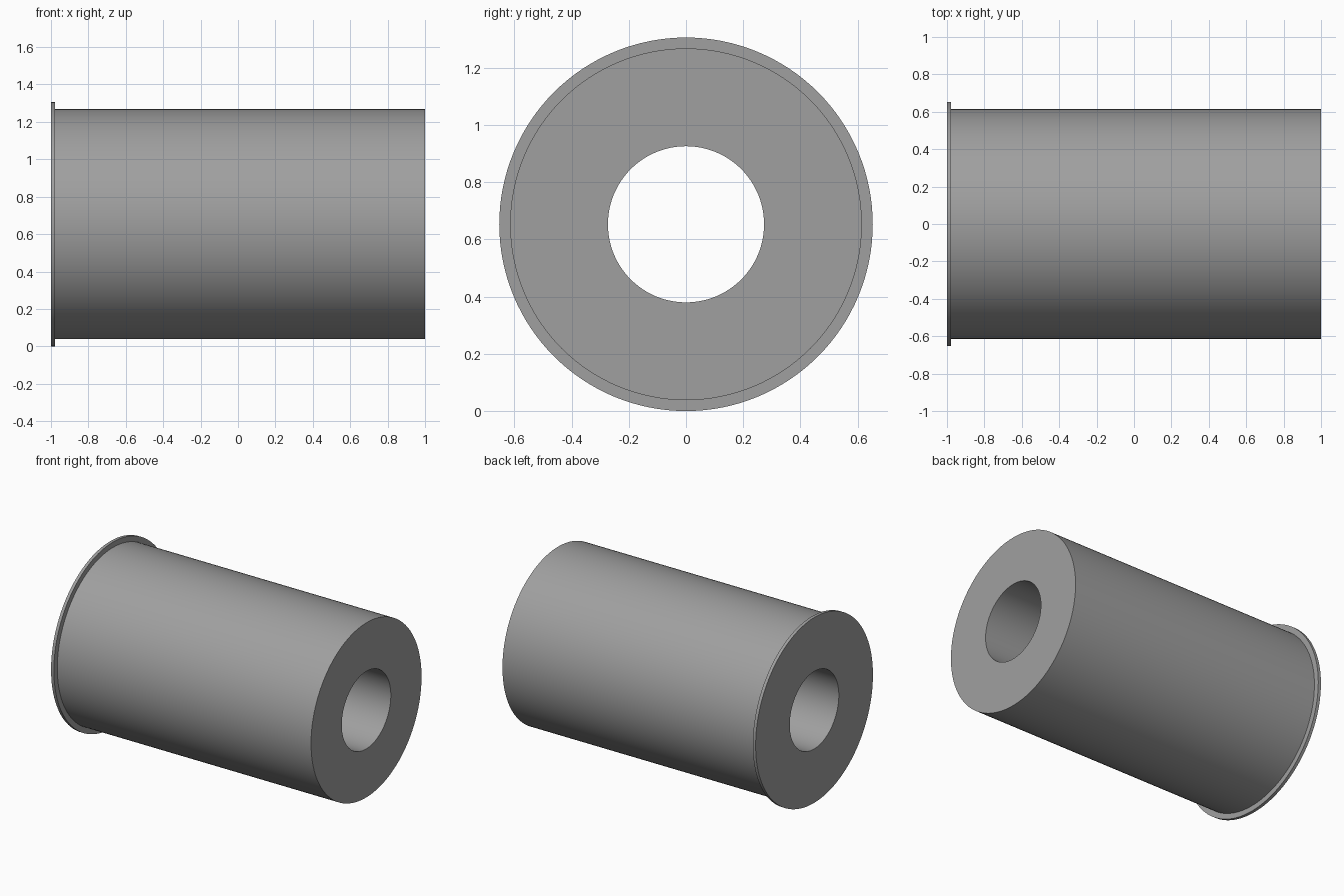
import bpy, bmesh, math

if "Cube" in bpy.data.objects:
    bpy.data.objects.remove(bpy.data.objects["Cube"])

SEGMENTS = 128
BORE, BODY, FLANGE = 0.273, 0.615, 0.653
AXIS_Z = 0.653

grey = bpy.data.materials.new("mid grey")
grey.diffuse_color = (0.35, 0.35, 0.35, 1.0)
grey.use_nodes = True
grey.node_tree.nodes["Principled BSDF"].inputs["Base Color"].default_value = grey.diffuse_color

# Closed half-section of the bushing: (x along the axis, radius)
profile = [(-1.0, BORE), (-1.0, FLANGE), (-0.978, FLANGE),
           (-0.978, BODY), (1.0, BODY), (1.0, BORE)]

# Revolve the section around the x axis
bm = bmesh.new()
rings = []
for x, r in profile:
    ring = []
    for i in range(SEGMENTS):
        a = 2 * math.pi * i / SEGMENTS
        ring.append(bm.verts.new((x, r * math.cos(a), r * math.sin(a))))
    rings.append(ring)
for k, ring in enumerate(rings):
    following = rings[(k + 1) % len(rings)]
    for i in range(SEGMENTS):
        j = (i + 1) % SEGMENTS
        bm.faces.new((ring[i], ring[j], following[j], following[i]))
bmesh.ops.recalc_face_normals(bm, faces=bm.faces[:])

mesh = bpy.data.meshes.new("flanged_bushing")
bm.to_mesh(mesh)
bm.free()
mesh.materials.append(grey)

# Flanged sleeve lying along x, resting on its flange
bushing = bpy.data.objects.new("flanged_bushing", mesh)
bushing.location.z = AXIS_Z
bpy.context.collection.objects.link(bushing)
bpy.context.view_layer.objects.active = bushing
bushing.select_set(True)
bpy.ops.object.shade_smooth_by_angle(angle=math.radians(30))
